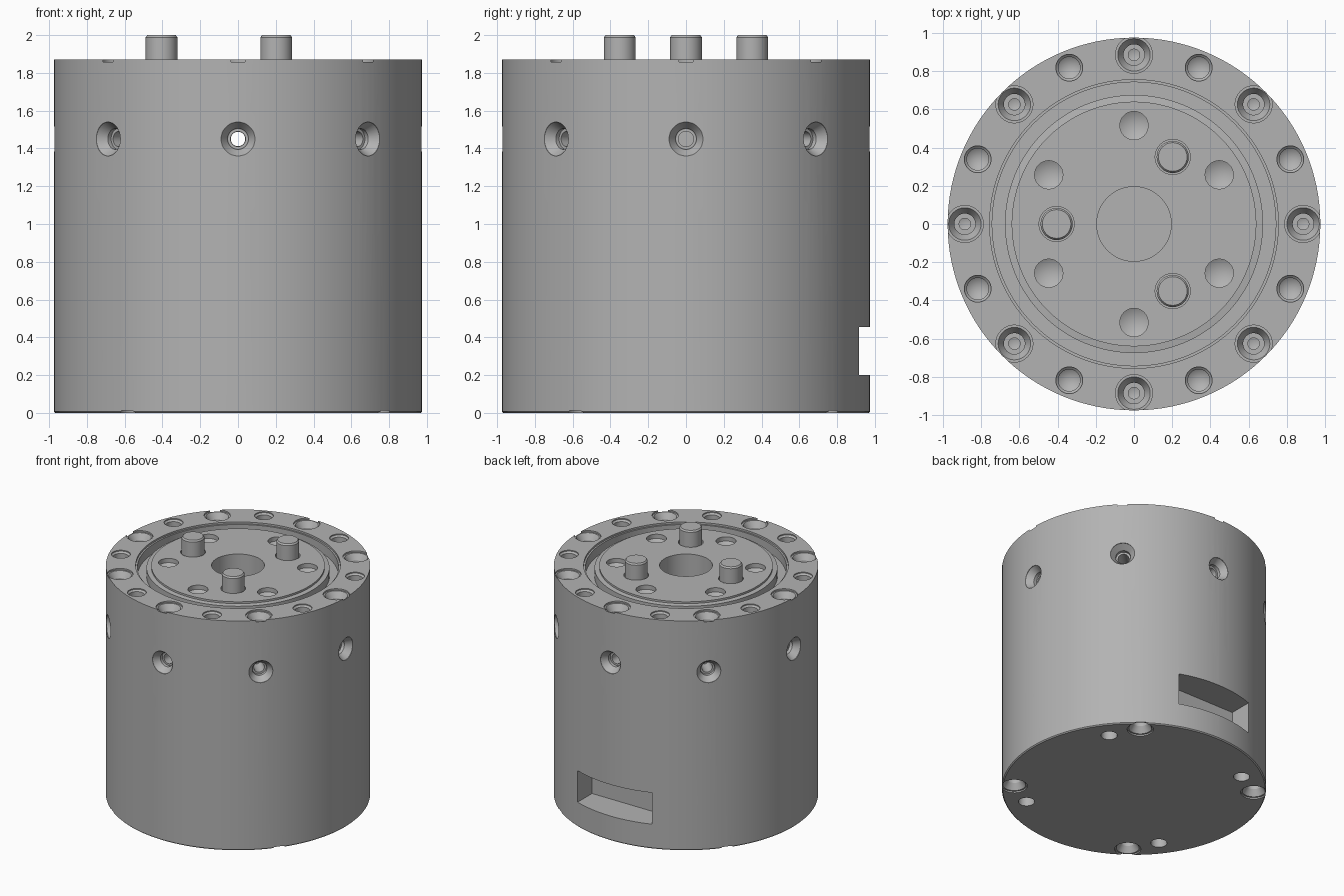
import bpy, bmesh, math
from mathutils import Matrix, Vector

old = bpy.data.objects.get("Cube")
if old:
    bpy.data.objects.remove(old, do_unlink=True)

# Single machined-metal grey
grey = bpy.data.materials.new("metal_grey")
grey.use_nodes = True
colour = (0.45, 0.45, 0.45, 1)
grey.diffuse_color = colour
grey.node_tree.nodes["Principled BSDF"].inputs["Base Color"].default_value = colour

R, TOP = 0.975, 1.87


def turn(bm, profile, matrix=Matrix(), sides=32):
    """Revolve an (r, z) profile around z; closed at both axis ends or as a loop."""
    loop = profile[0][0] > 0
    rings = []
    for r, z in profile:
        n = 1 if r == 0 else sides
        rings.append([bm.verts.new(matrix @ Vector((r * math.cos(2 * math.pi * i / n),
                                                   r * math.sin(2 * math.pi * i / n), z)))
                      for i in range(n)])
    pairs = list(zip(rings, rings[1:])) + ([(rings[-1], rings[0])] if loop else [])
    for a, b in pairs:
        for i in range(sides):
            j = (i + 1) % sides
            quad = [a[i % len(a)], a[j % len(a)], b[j % len(b)], b[i % len(b)]]
            bm.faces.new(list(dict.fromkeys(quad)))


def finish(name, bm):
    bmesh.ops.recalc_face_normals(bm, faces=bm.faces)
    mesh = bpy.data.meshes.new(name)
    bm.to_mesh(mesh)
    bm.free()
    mesh.materials.append(grey)
    ob = bpy.data.objects.new(name, mesh)
    bpy.context.collection.objects.link(ob)
    return ob


def smooth(ob):
    bpy.ops.object.select_all(action='DESELECT')
    ob.select_set(True)
    bpy.context.view_layer.objects.active = ob
    bpy.ops.object.shade_smooth_by_angle(angle=math.radians(25))


def cut(ob, bm):
    """Subtract the cutter mesh and discard the cutter."""
    cutter = finish("cutter", bm)
    cutter.hide_render = True
    mod = ob.modifiers.new("cut", 'BOOLEAN')
    mod.operation, mod.solver, mod.object = 'DIFFERENCE', 'EXACT', cutter
    bpy.ops.object.select_all(action='DESELECT')
    bpy.context.view_layer.objects.active = ob
    ob.select_set(True)
    bpy.ops.object.modifier_apply(modifier=mod.name)
    bpy.data.objects.remove(cutter, do_unlink=True)


def spot(radius, degrees, z, flip=False):
    """Placement on a bolt circle, drilling down (or up when flipped)."""
    a = math.radians(degrees)
    m = Matrix.Translation((radius * math.cos(a), radius * math.sin(a), z))
    return m @ Matrix.Rotation(math.pi, 4, 'X') if flip else m


def radial(degrees, z):
    """Placement on the side wall, drilling towards the axis."""
    return (Matrix.Rotation(math.radians(degrees), 4, 'Z')
            @ Matrix.Translation((R, 0, z)) @ Matrix.Rotation(math.pi / 2, 4, 'Y'))


# Hole profiles: mouth above the surface, tip below it
counterbore = [(0, .05), (.097, .05), (.097, -.012), (.085, -.012), (.055, -.06),
               (.055, -.1), (.03, -.1), (.03, -.17), (0, -.18)]
drilled = [(0, .05), (.07, .05), (.07, -.008), (.057, -.02), (.057, -.1), (0, -.14)]
plain = [(0, .05), (.06, .05), (.06, -.12), (0, -.12)]
countersunk = [(0, .05), (.09, .05), (.09, -.005), (.055, -.055), (.055, -.08),
               (.04, -.08), (.04, -.22), (0, -.22)]

# Housing with the recess for the output disc
bm = bmesh.new()
turn(bm, [(0, 0), (R - .008, 0), (R, .008), (R, TOP), (.755, TOP), (.755, TOP - .015),
          (.742, TOP - .015), (.742, TOP - .09), (.195, TOP - .09), (.195, TOP - .3),
          (0, TOP - .3)], sides=128)
housing = finish("housing", bm)

bm = bmesh.new()
for k in range(8):
    turn(bm, counterbore, spot(.885, 45 * k, TOP))
    turn(bm, drilled, spot(.885, 45 * k + 22.5, TOP))
    turn(bm, countersunk, radial(45 * k, 1.45))
for k in range(4):
    turn(bm, counterbore, spot(.885, 53 + 90 * k, 0, True))
    turn(bm, plain, spot(.815, 37 + 90 * k, 0, True))
cut(housing, bm)

# Through bore from front to back, and the connector slot at the back
bm = bmesh.new()
turn(bm, [(0, -.9), (.0385, -.9), (.0385, .9), (0, .9)],
     Matrix.Translation((0, 0, 1.45)) @ Matrix.Rotation(math.pi / 2, 4, 'X'))
bmesh.ops.create_cube(bm, size=1, matrix=Matrix.Translation((0, .93, .328))
                      @ Matrix.Diagonal((.67, .4, .256, 1)))
cut(housing, bm)
smooth(housing)

# Output disc with stepped rim and centre bore
bm = bmesh.new()
turn(bm, [(.195, TOP - .09), (.675, TOP - .09), (.675, TOP - .02), (.64, TOP - .015),
          (.64, TOP), (.195, TOP)], sides=128)
disc = finish("output_disc", bm)
bm = bmesh.new()
for k in range(6):
    turn(bm, [(0, .05), (.074, .05), (.074, -.035), (0, -.075)], spot(.515, 30 + 60 * k, TOP))
for k in range(3):
    turn(bm, [(0, .05), (.092, .05), (.092, -.05), (0, -.05)], spot(.405, 60 + 120 * k, TOP))
cut(disc, bm)
smooth(disc)

# Drive pins seated in the disc
for k in range(3):
    bm = bmesh.new()
    turn(bm, [(0, TOP - .05), (.084, TOP - .05), (.084, 1.988), (.075, 2), (0, 2)],
         spot(.405, 60 + 120 * k, 0))
    smooth(finish(f"drive_pin_{k + 1}", bm))
